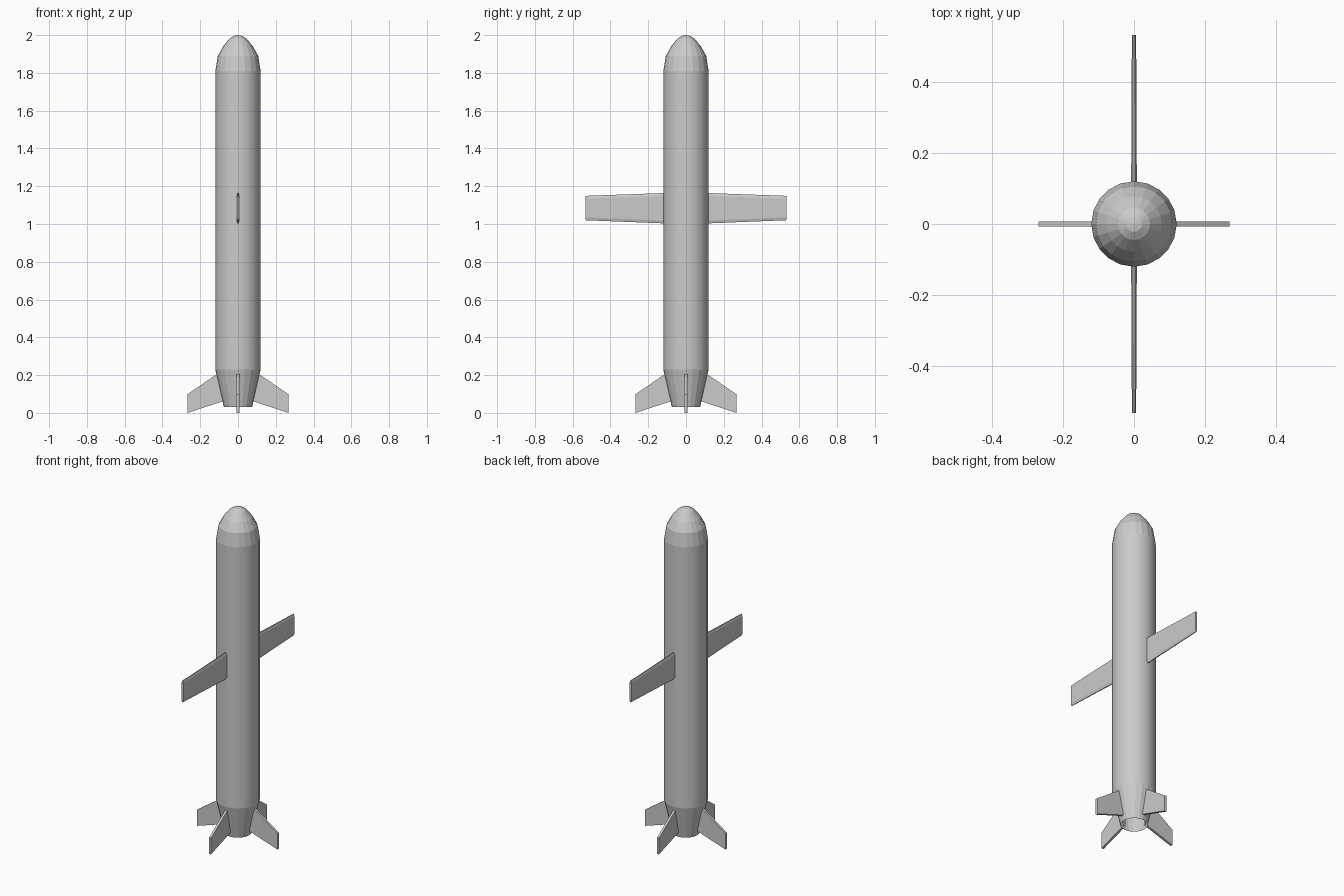
import bpy, bmesh
from math import sin, cos, pi
from mathutils import Matrix

if "Cube" in bpy.data.objects:
    bpy.data.objects.remove(bpy.data.objects["Cube"])

SIDES = 20


def finish(name, bm):
    bmesh.ops.recalc_face_normals(bm, faces=bm.faces)
    mesh = bpy.data.meshes.new(name)
    bm.to_mesh(mesh)
    bm.free()
    obj = bpy.data.objects.new(name, mesh)
    bpy.context.collection.objects.link(obj)
    return obj


def lathe(name, profile, smooth=False):
    """Revolve (radius, z) points around the z axis; zero radius makes a tip."""
    bm = bmesh.new()
    rings = []
    for r, z in profile:
        n = SIDES if r > 0 else 1
        rings.append([bm.verts.new((r * cos(2 * pi * i / SIDES),
                                    r * sin(2 * pi * i / SIDES), z)) for i in range(n)])
    for a, b in zip(rings, rings[1:]):
        for i in range(SIDES):
            j = (i + 1) % SIDES
            if len(b) == 1:
                bm.faces.new((a[i], a[j], b[0]))
            else:
                bm.faces.new((a[i], a[j], b[j], b[i]))
    for f in bm.faces:
        f.smooth = smooth
    return finish(name, bm)


def loft(name, sections, angle):
    """Join two (x, y, z) cross-sections into a closed panel, turned about z."""
    bm = bmesh.new()
    a, b = [[bm.verts.new(p) for p in s] for s in sections]
    n = len(a)
    for i in range(n):
        j = (i + 1) % n
        bm.faces.new((a[i], a[j], b[j], b[i]))
    bm.faces.new(a)
    bm.faces.new(b)
    bm.transform(Matrix.Rotation(angle, 4, 'Z'))
    return finish(name, bm)


def wing_section(x, z0, z1, t):
    # flat panel section with bevelled leading and trailing edges
    e, k = 0.015, t * 0.35
    return [(x, -k, z0), (x, k, z0), (x, t, z0 + e), (x, t, z1 - e),
            (x, k, z1), (x, -k, z1), (x, -t, z1 - e), (x, -t, z0 + e)]


def fin_section(x, z0, z1, t):
    return [(x, -t, z0), (x, t, z0), (x, t, z1), (x, -t, z1)]


# Fuselage, faceted nose and open tapered tail
lathe("fuselage", [(0.12, 0.23), (0.12, 1.81)], smooth=True)
lathe("nose", [(0.12, 1.81), (0.107, 1.89), (0.078, 1.942),
               (0.045, 1.982), (0.022, 1.996), (0, 2.0)])
lathe("tail_cone", [(0.075, 0.032), (0.12, 0.23)])

# Two main wings along y
for name, angle in (("wing_right", pi / 2), ("wing_left", -pi / 2)):
    loft(name, [wing_section(0.11, 1.003, 1.164, 0.008),
                wing_section(0.532, 1.02, 1.149, 0.006)], angle)

# Four swept tail fins
for i in range(4):
    loft(f"tail_fin_{i + 1}", [fin_section(0.078, 0.062, 0.232 - 0.003, 0.007),
                               fin_section(0.268, 0.0, 0.098, 0.007)], i * pi / 2)
